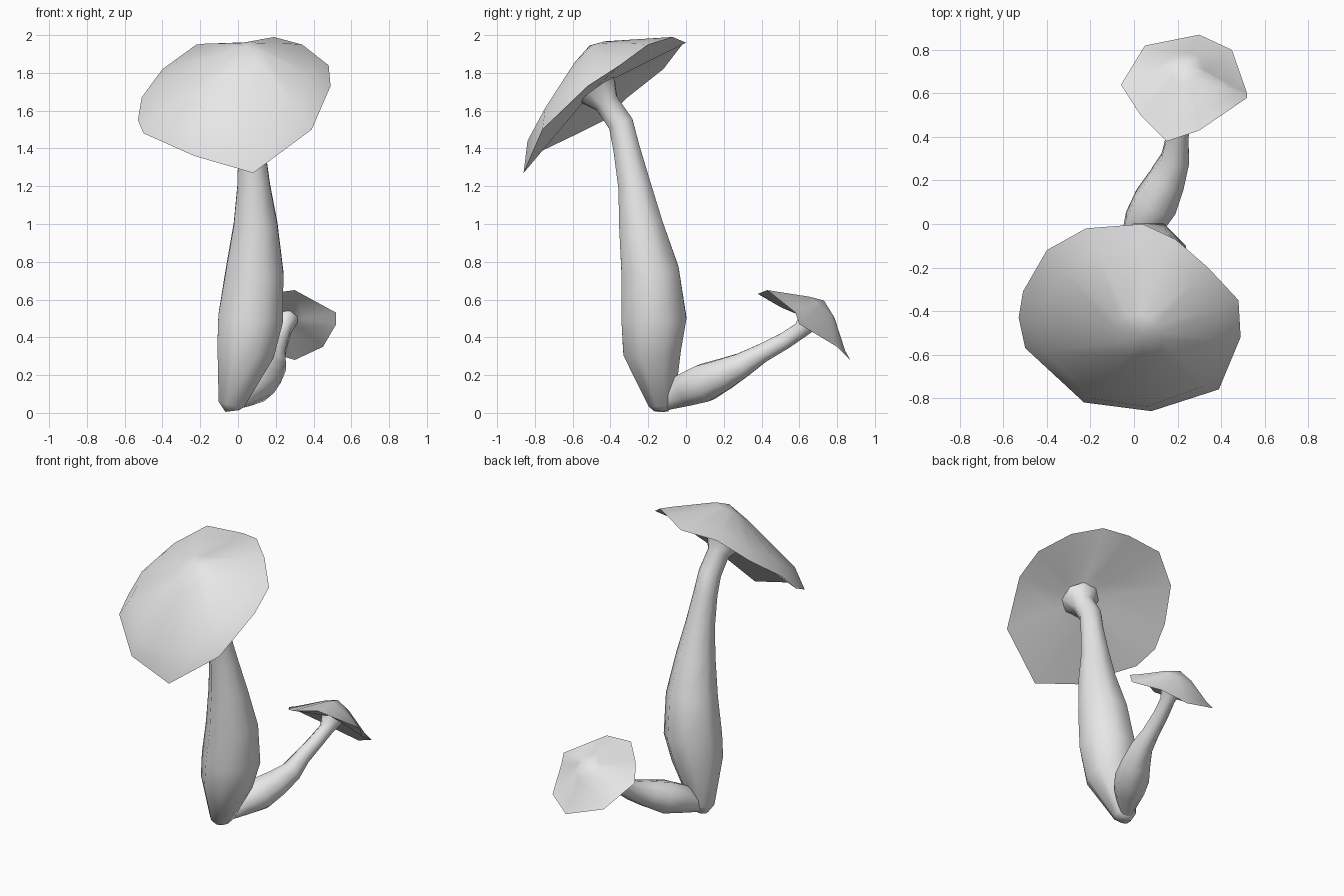
import bpy, bmesh, math
from mathutils import Vector

cube = bpy.data.objects.get("Cube")
if cube:
    bpy.data.objects.remove(cube, do_unlink=True)

# One pale colour for everything
pale = bpy.data.materials.new("pale_grey")
pale.use_nodes = True
colour = (0.8, 0.8, 0.8, 1)
pale.diffuse_color = colour
pale.node_tree.nodes["Principled BSDF"].inputs["Base Color"].default_value = colour


def loft(name, rings, start, end):
    """Skin equal-length rings and close both ends onto a point."""
    bm = bmesh.new()
    loops = [[bm.verts.new(p) for p in ring] for ring in rings]
    count = len(loops[0])
    for a, b in zip(loops, loops[1:]):
        for i in range(count):
            j = (i + 1) % count
            bm.faces.new((a[i], a[j], b[j], b[i]))
    for loop, tip in ((loops[0], start), (loops[-1], end)):
        v = bm.verts.new(tip)
        for i in range(count):
            bm.faces.new((loop[i], loop[(i + 1) % count], v))
    bmesh.ops.recalc_face_normals(bm, faces=bm.faces)
    mesh = bpy.data.meshes.new(name)
    bm.to_mesh(mesh)
    bm.free()
    mesh.materials.append(pale)
    obj = bpy.data.objects.new(name, mesh)
    bpy.context.collection.objects.link(obj)
    bpy.ops.object.select_all(action='DESELECT')
    obj.select_set(True)
    bpy.context.view_layer.objects.active = obj
    bpy.ops.object.shade_smooth_by_angle(angle=math.radians(60))


def stem(name, path, sides=8):
    """Tapered tube along (x, y, z, radius) stations."""
    points = [Vector(p[:3]) for p in path]
    rings = []
    for i, (centre, station) in enumerate(zip(points, path)):
        ahead = points[min(i + 1, len(points) - 1)]
        behind = points[max(i - 1, 0)]
        tangent = (ahead - behind).normalized()
        # the stems never run along x, so it is a steady reference
        up = tangent.cross(Vector((1, 0, 0))).normalized()
        side = up.cross(tangent)
        angles = [math.tau * (k + 0.5) / sides for k in range(sides)]
        rings.append([centre + station[3] * (side * math.cos(a) + up * math.sin(a))
                      for a in angles])
    loft(name, rings, points[0], points[-1])


def cap(name, rim, shoulder, apex, hollow, lip, crown):
    """Irregular rim with a lip swelling on its low side, blunt top, shallow hollow."""
    rim = [Vector(p) for p in rim]
    apex, hollow, shoulder = Vector(apex), Vector(hollow), Vector(shoulder)
    low, high = min(p.z for p in rim), max(p.z for p in rim)
    axis = Vector((0, 0, 0))
    for a, b in zip(rim, rim[1:] + rim[:1]):
        axis += a.cross(b)
    axis.normalize()
    under = [hollow.lerp(p, 0.35) for p in rim]
    brow = [p.lerp(shoulder, 0.18) + axis * lip * (high - p.z) / (high - low)
            for p in rim]
    top = [shoulder.lerp(p, crown) for p in rim]
    loft(name, [under, rim, brow, top], hollow, apex)


# Large mushroom
stem("large_stem", [
    (-0.03, -0.13, 0.01, 0.04), (-0.035, -0.13, 0.05, 0.075),
    (0.04, -0.18, 0.33, 0.165), (0.067, -0.17, 0.5, 0.186),
    (0.088, -0.19, 0.75, 0.165), (0.093, -0.24, 1.0, 0.125),
    (0.083, -0.272, 1.2, 0.094), (0.072, -0.315, 1.4, 0.076),
    (0.06, -0.345, 1.53, 0.072), (0.05, -0.42, 1.64, 0.07),
    (0.04, -0.47, 1.71, 0.12)])
cap("large_cap", [
    (0.08, -0.86, 1.27), (0.39, -0.76, 1.5), (0.49, -0.52, 1.73),
    (0.48, -0.35, 1.84), (0.34, -0.2, 1.95), (0.19, -0.07, 1.99),
    (0.04, 0.0, 1.96), (-0.22, -0.02, 1.95), (-0.4, -0.12, 1.82),
    (-0.51, -0.31, 1.67), (-0.53, -0.43, 1.55), (-0.5, -0.57, 1.48),
    (-0.23, -0.82, 1.36)],
    (0.03, -0.54, 1.96), (0.03, -0.51, 1.945), (0.04, -0.48, 1.72), 0.06, 0.23)

# Small mushroom leaning out behind
stem("small_stem", [
    (-0.03, -0.11, 0.05, 0.04), (0.04, 0.0, 0.125, 0.095),
    (0.1, 0.1, 0.16, 0.108), (0.15, 0.2, 0.205, 0.09),
    (0.19, 0.3, 0.255, 0.07), (0.2, 0.4, 0.315, 0.054),
    (0.22, 0.52, 0.38, 0.048), (0.24, 0.61, 0.44, 0.046),
    (0.25, 0.66, 0.5, 0.07)])
cap("small_cap", [
    (0.3, 0.87, 0.28), (0.45, 0.8, 0.35), (0.52, 0.6, 0.47),
    (0.52, 0.58, 0.53), (0.3, 0.43, 0.65), (0.15, 0.38, 0.63),
    (0.03, 0.5, 0.56), (-0.06, 0.64, 0.5), (0.05, 0.82, 0.36)],
    (0.24, 0.75, 0.6), (0.24, 0.73, 0.595), (0.25, 0.66, 0.51), 0.01, 0.3)
